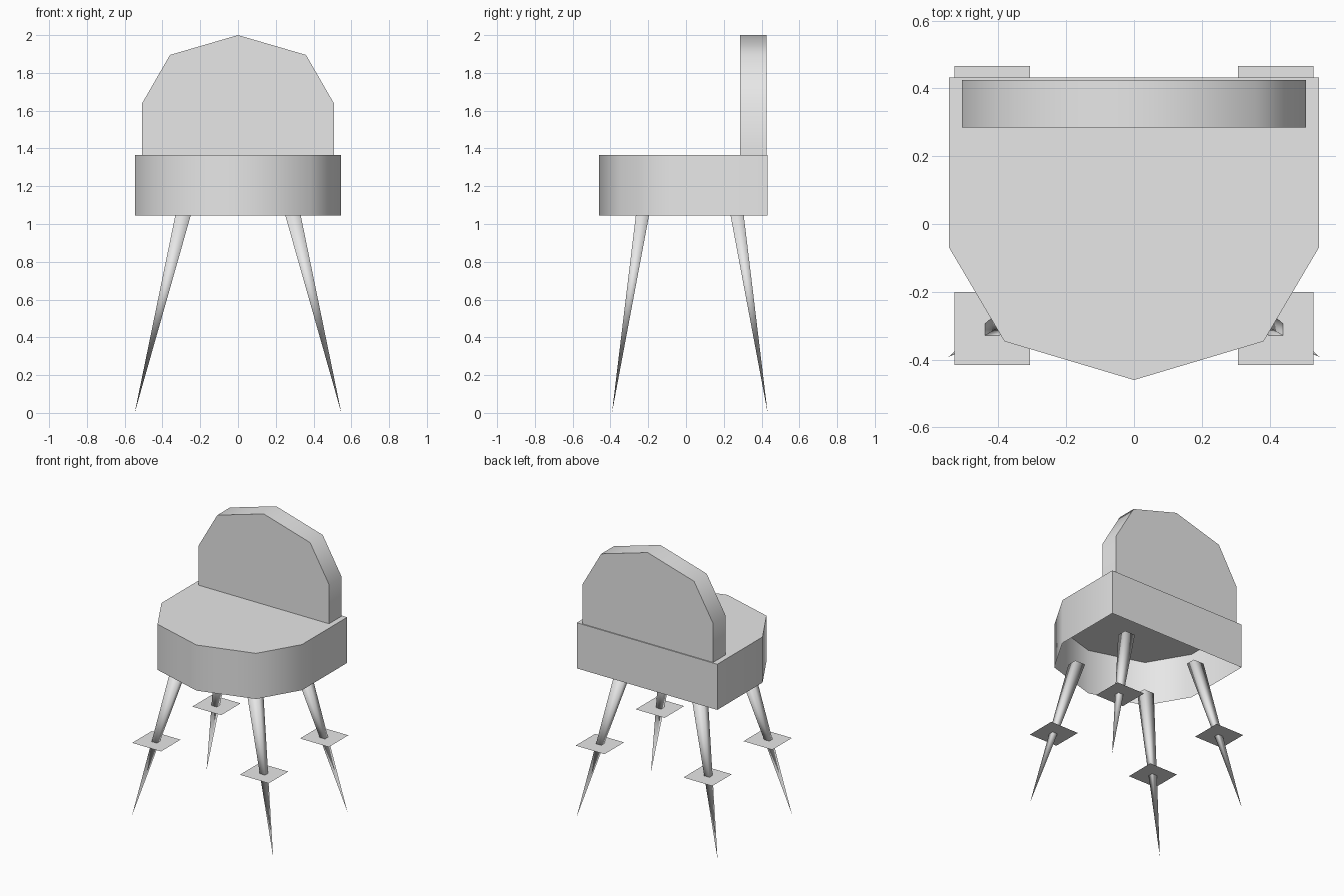
import bpy, bmesh, math

cube = bpy.data.objects.get("Cube")
if cube:
    bpy.data.objects.remove(cube, do_unlink=True)

GREY = (0.8, 0.8, 0.8, 1.0)
grey = bpy.data.materials.new("light grey")
grey.use_nodes = True
grey.diffuse_color = GREY
grey.node_tree.nodes["Principled BSDF"].inputs["Base Color"].default_value = GREY


def finish(name, bm, smooth_angle=None):
    """Turn a bmesh into a named, shaded object."""
    mesh = bpy.data.meshes.new(name)
    bm.to_mesh(mesh)
    bm.free()
    mesh.materials.append(grey)
    obj = bpy.data.objects.new(name, mesh)
    bpy.context.collection.objects.link(obj)
    if smooth_angle:
        bpy.ops.object.select_all(action='DESELECT')
        obj.select_set(True)
        bpy.context.view_layer.objects.active = obj
        bpy.ops.object.shade_smooth_by_angle(angle=math.radians(smooth_angle))
    return obj


def mirrored(half):
    """Complete an outline whose last point lies on the centre line."""
    return half + [(-x, v) for x, v in reversed(half[:-1])]


def extrude_outline(points, offset, closed):
    """Extrude an outline; an open one keeps only its first cap."""
    bm = bmesh.new()
    a = [bm.verts.new(p) for p in points]
    b = [bm.verts.new([c + d for c, d in zip(p, offset)]) for p in points]
    bm.faces.new(a)
    if closed:
        bm.faces.new(b)
    for i in range(len(a)):
        j = (i + 1) % len(a)
        bm.faces.new((a[i], a[j], b[j], b[i]))
    bmesh.ops.recalc_face_normals(bm, faces=bm.faces)
    return bm


# Seat: rounded front, hollow underneath
TOP, DEPTH = 1.365, 0.32
outline = mirrored([(0.545, 0.432), (0.545, -0.07), (0.382, -0.346), (0, -0.46)])
seat = extrude_outline([(x, y, TOP) for x, y in outline], (0, 0, -DEPTH), False)
if sum(f.normal.z for f in seat.faces) < 0:
    bmesh.ops.reverse_faces(seat, faces=seat.faces)
finish("seat", seat, 50)

# Backrest: arched slab
arch = mirrored([(0.507, TOP), (0.507, 1.64), (0.36, 1.895), (0, 2.0)])
back = extrude_outline([(x, 0.285, z) for x, z in arch], (0, 0.14, 0), True)
finish("backrest", back, 50)

# Splayed four-sided legs, each with a thin square plate at mid height
LEG_TOP = 1.05
for depth_name, sy in (("front", -1), ("back", 1)):
    for side_name, sx in (("left", 1), ("right", -1)):
        cx, cy = sx * 0.29, 0.02 + sy * 0.25
        bm = bmesh.new()
        ring = [bm.verts.new((cx + dx * 0.041, cy + dy * 0.035, LEG_TOP))
                for dx, dy in ((1, 1), (-1, 1), (-1, -1), (1, -1))]
        tip = bm.verts.new((sx * 0.547, 0.02 + sy * 0.412, 0))
        bm.faces.new(ring)
        for i in range(4):
            bm.faces.new((ring[i], tip, ring[(i + 1) % 4]))
        bmesh.ops.recalc_face_normals(bm, faces=bm.faces)
        finish(f"{depth_name}_{side_name}_leg", bm, 120)

        bm = bmesh.new()
        px, py = sx * 0.418, 0.025 + sy * 0.333
        bm.faces.new([bm.verts.new((px + dx * 0.112, py + dy * 0.108, 0.52))
                      for dx, dy in ((1, 1), (-1, 1), (-1, -1), (1, -1))])
        finish(f"{depth_name}_{side_name}_leg_plate", bm)
